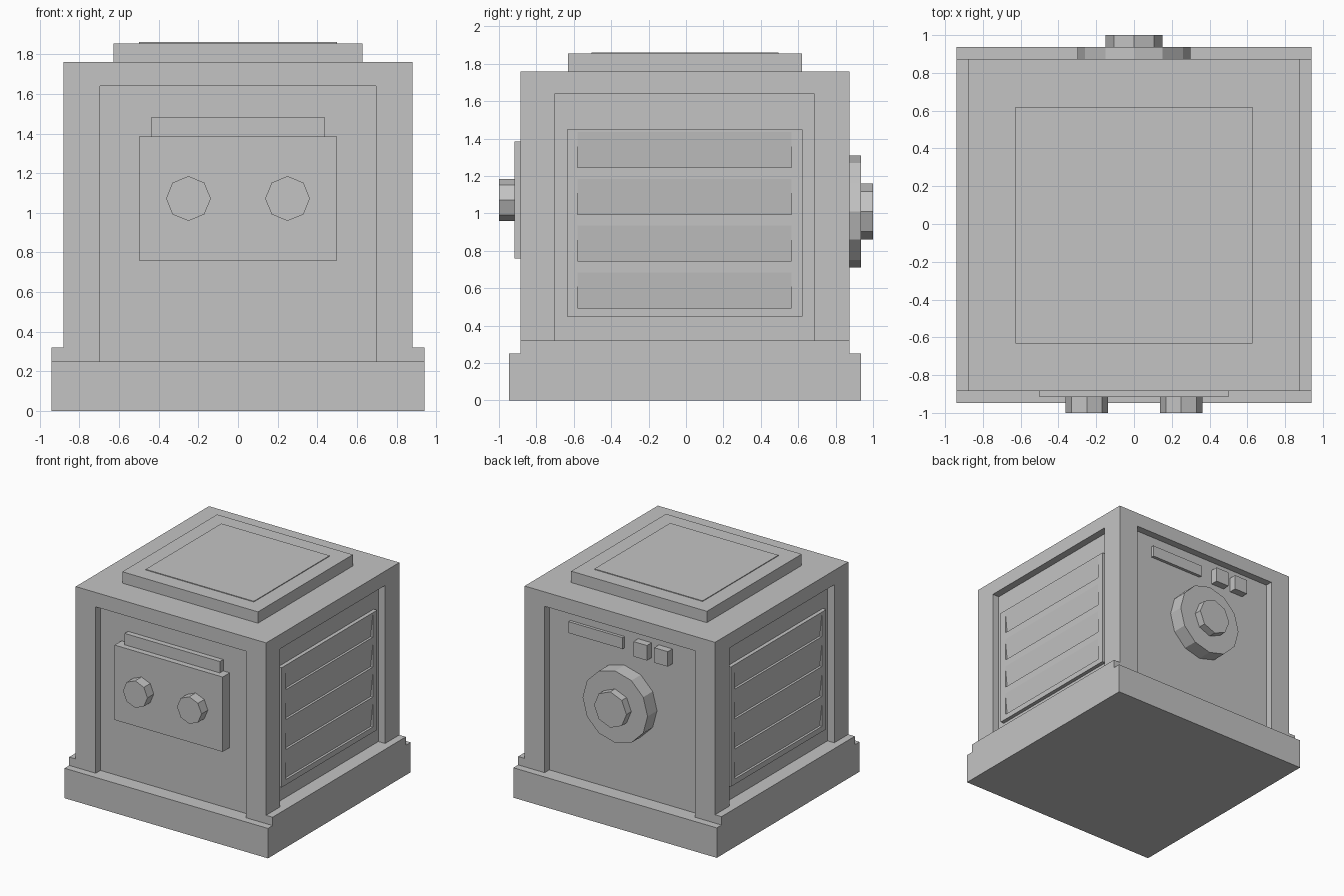
import bpy, bmesh, math
from mathutils import Matrix

if "Cube" in bpy.data.objects:
    bpy.data.objects.remove(bpy.data.objects["Cube"])

grey = bpy.data.materials.new("plain_grey")
grey.diffuse_color = (0.55, 0.55, 0.55, 1)
grey.use_nodes = True
grey.node_tree.nodes["Principled BSDF"].inputs["Base Color"].default_value = grey.diffuse_color


def finish(name, bm):
    bmesh.ops.recalc_face_normals(bm, faces=bm.faces)
    me = bpy.data.meshes.new(name)
    bm.to_mesh(me)
    bm.free()
    me.materials.append(grey)
    ob = bpy.data.objects.new(name, me)
    bpy.context.collection.objects.link(ob)
    return ob


def box(name, x, y, z):
    """Box from (min, max) ranges."""
    bm = bmesh.new()
    bmesh.ops.create_cube(bm, size=1)
    for v in bm.verts:
        v.co = [r[0] if c < 0 else r[1] for c, r in zip(v.co, (x, y, z))]
    return finish(name, bm)


def knob(name, x, z, r, y, sides):
    """Flat-sided disc with its axis along y."""
    bm = bmesh.new()
    bmesh.ops.create_cone(bm, cap_ends=True, segments=sides, radius1=r, radius2=r,
                          depth=y[1] - y[0],
                          matrix=Matrix.Translation((x, sum(y) / 2, z)) @ Matrix.Rotation(math.pi / 2, 4, 'X'))
    return finish(name, bm)


def prism(name, profile, y):
    """Extrude an (x, z) profile along y."""
    bm = bmesh.new()
    f = bm.faces.new([bm.verts.new((px, y[0], pz)) for px, pz in profile])
    ext = bmesh.ops.extrude_face_region(bm, geom=[f])
    verts = [g for g in ext["geom"] if isinstance(g, bmesh.types.BMVert)]
    bmesh.ops.translate(bm, verts=verts, vec=(0, y[1] - y[0], 0))
    return finish(name, bm)


def mirror(s, a, b):
    return tuple(sorted((s * a, s * b)))


# base slab and body
box("base_slab", (-.94, .94), (-.947, .936), (0, .25))
FY, BY = -.885, .873
body = box("body", (-.88, .88), (FY, BY), (.25, 1.76))

# recesses on all four sides
cutters = [
    box("front_recess_cutter", (-.695, .695), (-1.1, FY + .062), (.1, 1.64)),
    box("back_recess_cutter", (-.695, .695), (BY - .062, 1.1), (.1, 1.64)),
]
for s in (-1, 1):
    cutters.append(box("side_recess_cutter", mirror(s, .818, 1.1), (-.7, .685), (.32, 1.64)))
for c in cutters:
    c.hide_render = True
    c.hide_viewport = True
    m = body.modifiers.new("recess", 'BOOLEAN')
    m.operation = 'DIFFERENCE'
    m.solver = 'EXACT'
    m.object = c

# lid with a thin inset panel
box("lid", (-.627, .627), (-.632, .62), (1.76, 1.855))
box("lid_panel", (-.5, .5), (-.505, .495), (1.855, 1.861))

# side ledges and louvred vents
for s in (-1, 1):
    box("side_ledge", mirror(s, .88, .94), (FY, BY), (.25, .32))
    prof = [(s * .81, .45), (s * .85, .45)]
    for i in range(4):
        b = .495 + .25 * i
        prof += [(s * .85, b), (s * .83, b), (s * .85, b + .19)]
    prof += [(s * .85, 1.45), (s * .81, 1.45)]
    prism("side_vent", prof, (-.58, .565))
    for y in ((-.637, -.58), (.565, .622)):
        box("vent_frame", mirror(s, .81, .85), y, (.45, 1.45))

# front control plate, bar and knobs
box("front_plate", (-.5, .5), (-.916, -.81), (.76, 1.385))
box("front_bar", (-.44, .44), (-.868, -.81), (1.385, 1.48))
for x in (-.25, .25):
    knob("front_knob", x, 1.072, .113, (-1.0, -.9), 8)

# back dial, slot bar and buttons
knob("back_dial", 0, 1.01, .3, (.8, .936), 12)
knob("back_dial_hub", 0, 1.01, .15, (.92, 1.0), 8)
box("back_bar", (0, .5), (.8, .836), (1.455, 1.55))
for x in (-.1875, -.38):
    box("back_button", (x - .0625, x + .0625), (.8, .873), (1.44, 1.565))
